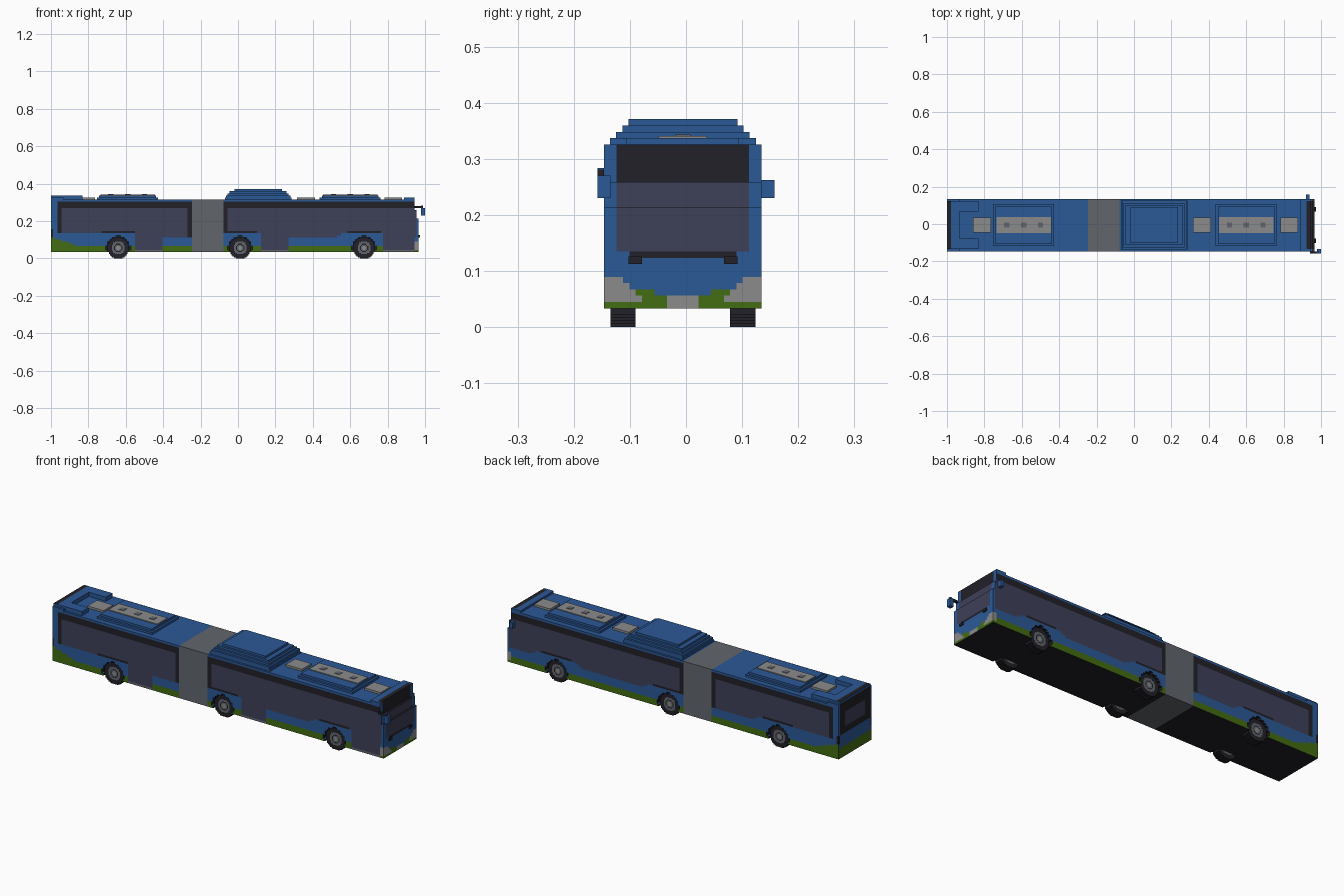
import bpy, bmesh, math

if "Cube" in bpy.data.objects:
    bpy.data.objects.remove(bpy.data.objects["Cube"])

C = 2 / 178            # block size
YC = -0.0056           # centre line of the body
AXLES = (32, 90, 149)  # wheel centres, in blocks from the rear

COLOURS = {
    "blue paint": (0.024, 0.100, 0.310), "green paint": (0.055, 0.150, 0.006),
    "tinted glass": (0.048, 0.050, 0.098), "black trim": (0.015, 0.015, 0.021),
    "light grey": (0.260, 0.260, 0.260), "bellows grey": (0.120, 0.132, 0.150),
}
MATS = []
for n, c in COLOURS.items():
    m = bpy.data.materials.new(n)
    m.diffuse_color = (*c, 1)
    m.use_nodes = True
    m.node_tree.nodes["Principled BSDF"].inputs["Base Color"].default_value = m.diffuse_color
    MATS.append(m)
BLUE, GREEN, GLASS, BLACK, LIGHT, GREY = range(6)


def finish(name, bm):
    me = bpy.data.meshes.new(name)
    bm.to_mesh(me)
    bm.free()
    for m in MATS:
        me.materials.append(m)
    ob = bpy.data.objects.new(name, me)
    bpy.context.collection.objects.link(ob)
    return ob


def blocks(name, origin, size, dims, solid, paint):
    """Skin of a block solid; paint(face centre, normal, cell) gives the colour."""
    cells = {(i, j, k) for i in range(dims[0]) for j in range(dims[1])
             for k in range(dims[2]) if solid(i, j, k)}
    bm, verts = bmesh.new(), {}

    def vert(p):
        if p not in verts:
            verts[p] = bm.verts.new([origin[a] + p[a] * size for a in range(3)])
        return verts[p]

    for c in cells:
        for axis in range(3):
            u, v = (axis + 1) % 3, (axis + 2) % 3
            for s in (0, 1):
                n = [0, 0, 0]
                n[axis] = 2 * s - 1
                if (c[0] + n[0], c[1] + n[1], c[2] + n[2]) in cells:
                    continue
                quad = []
                for a, b in ((0, 0), (1, 0), (1, 1), (0, 1)):
                    p = list(c)
                    p[axis] += s
                    p[u] += a
                    p[v] += b
                    quad.append(vert(tuple(p)))
                f = bm.faces.new(quad if s else quad[::-1])
                ctr = [origin[a] + (c[a] + .5 + .5 * n[a]) * size for a in range(3)]
                f.material_index = paint(ctr, n, c)
    return finish(name, bm)


def box(name, x0, x1, y0, y1, z0, z1, mat):
    bm = bmesh.new()
    bmesh.ops.create_cube(bm, size=1)
    for v in bm.verts:
        v.co = ((x0, x1)[v.co.x > 0], (y0, y1)[v.co.y > 0], (z0, z1)[v.co.z > 0])
    for f in bm.faces:
        f.material_index = mat
    return finish(name, bm)


# Body: two carriages with wheel arches, raked windscreen and raised roof ends
def body_solid(i, j, k):
    if not 1 <= j <= 25 or k < 3 or 67 <= i <= 81:
        return False
    if i >= (175 if k < 19 else 174 if k < 23 else 173):
        return False
    if (j <= 5 or j >= 21) and any(math.hypot(i + .5 - a, k - 4.5) < 5.6 for a in AXLES):
        return False
    if k >= 28:
        side = abs(j - 13)
        if k == 28 and i >= 168:
            return True
        if k <= 29 and i < 15 and (k == 28 or side <= 11):
            return i < 6 or 6 < side <= 11
        return False
    return True


def side_paint(x, z, right):
    if x > 0.94 and 0.05 < z < 0.09:
        return LIGHT
    if z > 0.303:
        return BLUE
    door = right and any(a < x < b for a, b in ((-.55, -.40), (.12, .275), (.77, .94)))
    if door:
        return GLASS if 0.045 < z < 0.272 else BLACK if z > 0.27 else GREY
    if z < 0.065 + max(0, -0.85 - x) * 0.33:
        return GREEN
    if x < -0.99 and z < 0.16:
        return BLACK
    # window sill rises above each wheel
    near = min(abs(x + 1 - a * C) for a in AXLES)
    sill = 0.108 + 0.032 * min(1, max(0, (0.16 - near) / 0.06))
    if x < -0.70:
        sill = 0.14
    if z < sill or x < -0.965 or x > 0.95:
        return BLUE
    if z > 0.27 or x < -0.94 or -0.275 < x < -0.2 or -0.1 < x < -0.06:
        return BLACK
    return BLACK if z < sill + 0.011 and near < 0.09 else GLASS


def front_paint(y, z):
    if z < 0.055 and y < 0.024:
        return LIGHT
    if 0.045 < z < 0.09 and y > 0.08 + (z - 0.06) * 1.2:
        return LIGHT
    if z < 0.055 or (z < 0.068 and y > 0.05):
        return GREEN
    if y < 0.119 and z > 0.26:
        return BLACK
    if y < 0.119 and z > 0.13:
        return GLASS
    return BLACK if y < 0.09 and z > 0.12 else BLUE


def rear_paint(y, z):
    if z < 0.09:
        return GREEN
    if y < 0.124 and 0.16 < z < 0.325:
        return GLASS if y < 0.08 and 0.19 < z < 0.27 else BLACK
    return BLACK if y > 0.125 and 0.11 < z < 0.155 else BLUE


def body_paint(p, n, c):
    x, y, z = p
    ay = abs(y - YC)
    if n[2] < 0:
        return BLACK
    if n[1]:
        if c[2] >= 28:
            return BLUE
        return side_paint(x, z, n[1] < 0) if c[1] in (1, 25) else BLACK
    if n[2]:
        dark = ay < 0.124 and (x > 0.925 or x < -0.972)
        return BLACK if dark else GLASS if x > 0.95 and z > .2 else BLUE
    if n[0] > 0 and c[0] >= 172:
        return front_paint(ay, z)
    if n[0] < 0 and c[0] == 0:
        return rear_paint(ay, z)
    return BLUE if z > 0.31 else BLACK


blocks("bus_body", (-1, -14 * C, 0), C, (178, 28, 33), body_solid, body_paint)

# Flexible joint between the carriages
box("bellows", -1 + 67 * C, -1 + 82 * C, -13 * C, 12 * C, 3 * C, 28 * C, GREY)


# Wheels with grey hubs
def wheel_solid(i, j, k):
    return math.hypot(i - 9.5, k - 9.5) < 10.2


def wheel_paint(p, n, c):
    r = math.hypot(c[0] - 9.5, c[2] - 9.5)
    if not n[1] or r > 6.4 or 3.4 < r < 4.2:
        return BLACK
    return GREY if r > 5.2 else LIGHT if r < 2 else GREY


for a in AXLES:
    for side, j in (("right", 2), ("left", 21)):
        blocks("wheel_" + side, (-1 + (a - 5) * C, (j - 14) * C, 0), C / 2,
               (20, 8, 20), wheel_solid, wheel_paint)

# Stepped roof unit behind the front carriage's joint
LAYERS = ((-.07, .285, .130), (-.065, .28, .130), (-.055, .27, .119),
          (-.045, .26, .108), (-.02, .235, .097))
for k, (x0, x1, h) in enumerate(LAYERS):
    box("roof_unit_layer", x0, x1, YC - h, YC + h, (28 + k) * C, (29 + k) * C, BLUE)

# Low roof pods with grey panels and vents
for x in (-0.59, 0.60):
    for k, (lx, ly) in enumerate(((.163, .112), (.152, .1))):
        box("roof_pod", x - lx, x + lx, YC - ly, YC + ly, (28 + k) * C, (29 + k) * C, BLUE)
    box("pod_panel", x - .145, x + .145, YC - .043, YC + .043, 30 * C, 30 * C + .004, LIGHT)
    for d in (-.09, 0, .09):
        box("pod_vent", x + d - .014, x + d + .014, YC - .014, YC + .014,
            30 * C, 30 * C + .006, GREY)

# Roof hatches
for x in (-0.813, 0.363, 0.83):
    box("roof_hatch", x - .048, x + .048, YC - .04, YC + .04, 28 * C, 29 * C, LIGHT)

# Mirrors: hooked arm on the door side, short block on the other
box("right_mirror_arm", .94, .99, -14 * C, -13 * C, .27, .281, BLACK)
box("right_mirror", .978, 1.0, -14 * C, -12 * C, .23, .27, BLUE)
box("right_mirror_top", .978, .99, -14 * C, -13 * C, .27, .284, BLUE)
box("left_mirror", .92, .937, 12 * C, 14 * C, .23, .262, BLUE)

# Windscreen wipers
for s in (-1, 1):
    box("wiper", .966, .972, YC + s * .085 - .012, YC + s * .085 + .012, .113, .126, BLACK)
